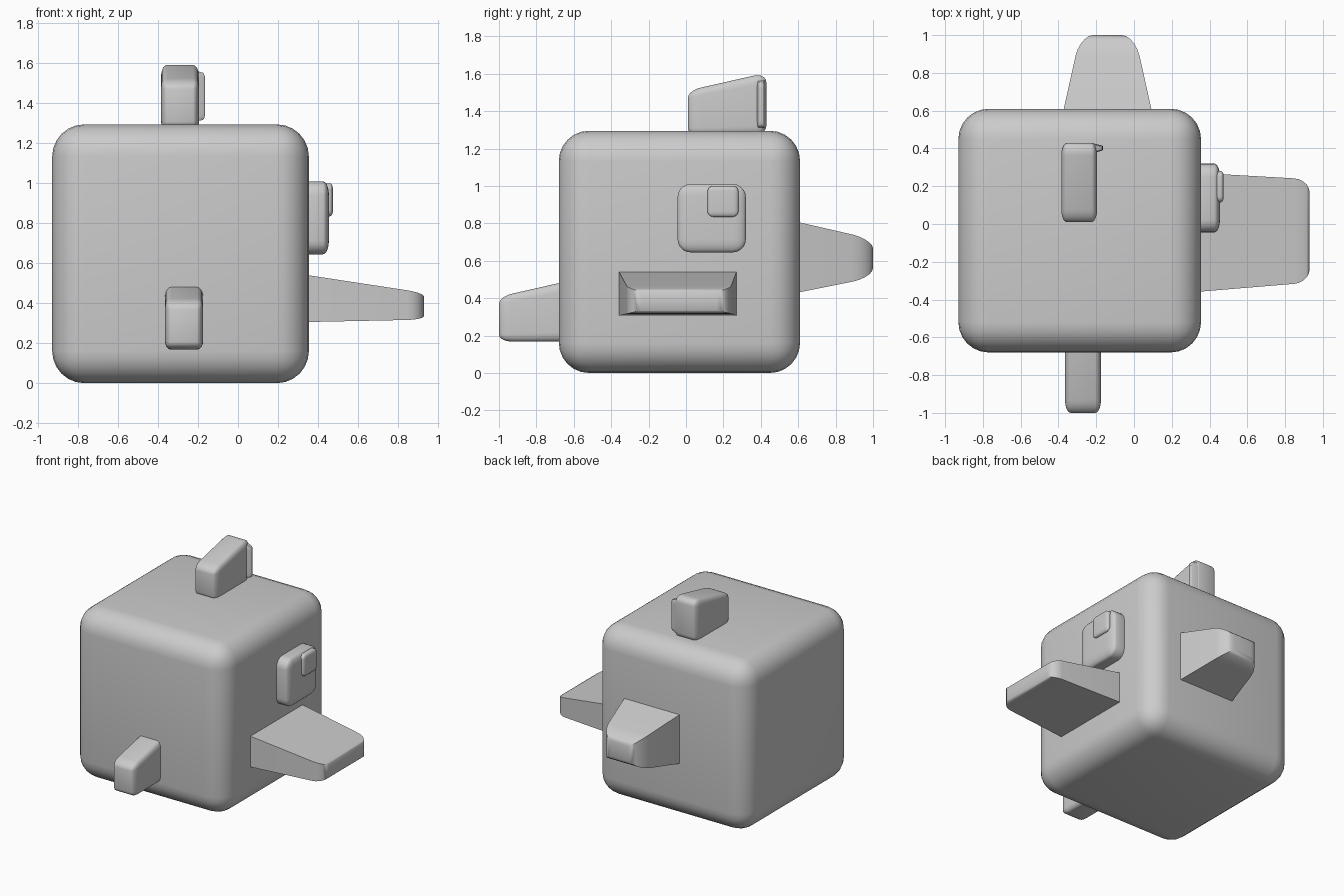
import bpy, bmesh, math

if "Cube" in bpy.data.objects:
    bpy.data.objects.remove(bpy.data.objects["Cube"])


def part(name, axis, start, end, rect_a, rect_b, r, segs=5, tip_only=False):
    """Rounded block running along an axis between two rectangles.
    Each rectangle is (min, max, min, max) on the other two axes, in xyz order."""
    bm = bmesh.new()
    bmesh.ops.create_cube(bm, size=1)
    edges = [e for e in bm.edges
             if not tip_only or all(v.co.z > 0 for v in e.verts)]
    bmesh.ops.bevel(bm, geom=edges, offset=r, segments=segs, profile=0.5,
                    affect='EDGES', clamp_overlap=True)
    others = [i for i in range(3) if i != axis]
    for v in bm.verts:
        u, w, t = (c + 0.5 for c in v.co)
        q = [a + (b - a) * t for a, b in zip(rect_a, rect_b)]
        co = [0, 0, 0]
        co[axis] = start + (end - start) * t
        co[others[0]] = q[0] + (q[1] - q[0]) * u
        co[others[1]] = q[2] + (q[3] - q[2]) * w
        v.co = co
    bmesh.ops.recalc_face_normals(bm, faces=bm.faces)
    mesh = bpy.data.meshes.new(name)
    bm.to_mesh(mesh)
    bm.free()
    ob = bpy.data.objects.new(name, mesh)
    bpy.context.collection.objects.link(ob)
    bpy.ops.object.select_all(action='DESELECT')
    ob.select_set(True)
    bpy.context.view_layer.objects.active = ob
    bpy.ops.object.shade_smooth_by_angle(angle=math.radians(40))
    return ob


X, Y, Z = 0, 1, 2

# Cube body
body = (-0.93, 0.355, -0.68, 0.61)
part("body", Z, 0, 1.295, body, body, 0.125, 6)

# Sloped fin on top, repeated as the block on the front face
for name, x, y, z in (("top_fin", -0.385, 0.01, 1.27),
                      ("front_fin", -0.365, -1.0, 0.168)):
    part(name, Y, y, y + 0.42,
         (x, x + 0.19, z, z + 0.24), (x, x + 0.19, z, z + 0.335), 0.16)

# Small ridge on the side of the top fin
part("fin_ridge", X, -0.23, -0.165,
     (0.37, 0.43, 1.305, 1.57), (0.39, 0.415, 1.32, 1.55), 0.15, 3)

# Tapered tail at the back
part("tail", Y, 0.55, 1.0,
     (-0.385, 0.105, 0.42, 0.818), (-0.285, 0.005, 0.51, 0.715), 0.24,
     tip_only=True)

# Flat beak on the right face
part("beak", X, 0.30, 0.93,
     (-0.362, 0.273, 0.305, 0.548), (-0.31, 0.237, 0.318, 0.452), 0.13,
     tip_only=True)

# Square eye and pupil
eye = (-0.045, 0.32, 0.645, 1.01)
part("eye", X, 0.30, 0.455, eye, eye, 0.19)
pupil = (0.115, 0.28, 0.835, 1.0)
part("pupil", X, 0.39, 0.475, pupil, pupil, 0.18)
